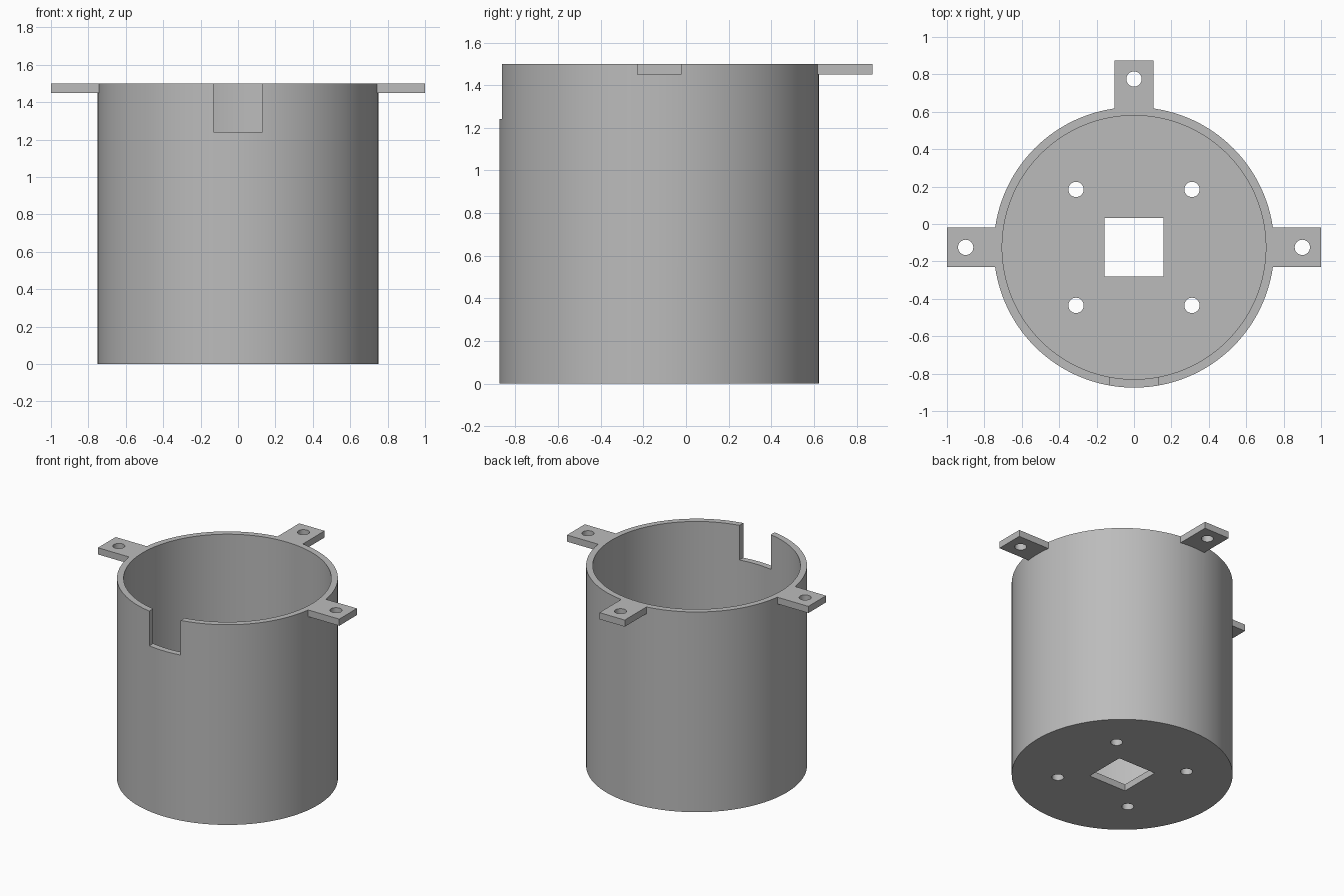
import bpy
from math import pi, radians
from mathutils import Vector

if "Cube" in bpy.data.objects:
    bpy.data.objects.remove(bpy.data.objects["Cube"], do_unlink=True)

CENTRE = Vector((0, -0.125, 0))
RADIUS, INNER, HEIGHT, FLOOR = 0.75, 0.705, 1.5, 0.05
TAB_W, TAB_T, HOLE_R = 0.21, 0.05, 0.041

grey = bpy.data.materials.new("plain grey")
grey.use_nodes = True
colour = (0.5, 0.5, 0.5, 1)
grey.diffuse_color = colour
grey.node_tree.nodes["Principled BSDF"].inputs["Base Color"].default_value = colour


def cylinder(name, radius, x, y, z0, z1, sides):
    bpy.ops.mesh.primitive_cylinder_add(
        vertices=sides, radius=radius, depth=z1 - z0,
        location=CENTRE + Vector((x, y, (z0 + z1) / 2)))
    ob = bpy.context.object
    ob.name = name
    ob.data.materials.append(grey)
    return ob


def box(name, x0, x1, y0, y1, z0, z1):
    bpy.ops.mesh.primitive_cube_add(
        size=1, location=CENTRE + Vector((x0 + x1, y0 + y1, z0 + z1)) / 2)
    ob = bpy.context.object
    ob.name = name
    ob.scale = (x1 - x0, y1 - y0, z1 - z0)
    ob.data.materials.append(grey)
    return ob


def combine(target, tool, operation):
    tool.hide_render = True
    bpy.context.view_layer.objects.active = target
    mod = target.modifiers.new(operation.lower(), 'BOOLEAN')
    mod.operation, mod.object, mod.solver = operation, tool, 'EXACT'
    bpy.ops.object.modifier_apply(modifier=mod.name)
    bpy.data.objects.remove(tool, do_unlink=True)


# Round body
cup = cylinder("cup_body", RADIUS, 0, 0, 0, HEIGHT, 128)

# Mounting tabs on the left, right and back of the rim
half = TAB_W / 2
low = HEIGHT - TAB_T
combine(cup, box("side_tabs", -1, 1, -half, half, low, HEIGHT), 'UNION')
combine(cup, box("back_tab", -half, half, 0, 1, low, HEIGHT), 'UNION')

# Hollow inside and front notch
combine(cup, cylinder("cavity", INNER, 0, 0, FLOOR, HEIGHT + 0.2, 128), 'DIFFERENCE')
combine(cup, box("notch", -0.13, 0.13, -1, -0.5, 1.24, HEIGHT + 0.2), 'DIFFERENCE')

# Screw holes in the tabs
for x, y in ((-0.9, 0), (0.9, 0), (0, 0.9)):
    combine(cup, cylinder("tab_hole", HOLE_R, x, y, low - 0.1, HEIGHT + 0.1, 32), 'DIFFERENCE')

# Square opening and four screw holes in the floor
combine(cup, box("floor_opening", -0.157, 0.157, -0.157, 0.157, -0.1, 0.2), 'DIFFERENCE')
for x in (-0.31, 0.31):
    for y in (-0.31, 0.31):
        combine(cup, cylinder("floor_hole", HOLE_R, x, y, -0.1, 0.2, 32), 'DIFFERENCE')

# Smooth walls with crisp edges
bpy.ops.object.select_all(action='DESELECT')
cup.select_set(True)
bpy.context.view_layer.objects.active = cup
bpy.ops.object.shade_smooth_by_angle(angle=radians(30))
